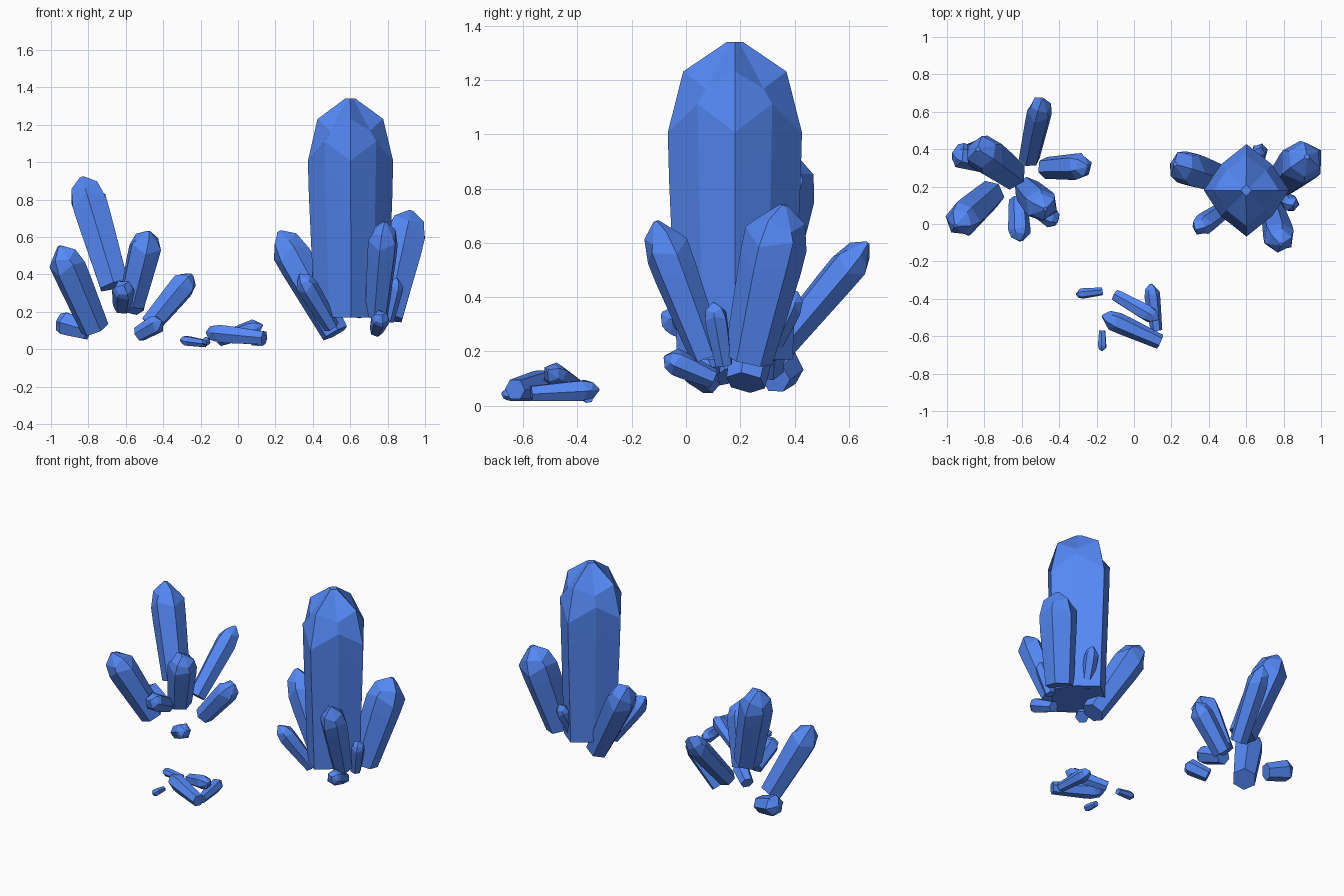
import bpy, bmesh, math
from mathutils import Vector

blue = bpy.data.materials.new("blue_crystal")
blue.diffuse_color = (0.09, 0.25, 0.92, 1)


def crystal(name, base, tip, r, root=0.65, turn=0.0, shoulder=0.78, wob=0.035, section=(1,) * 6):
    """Shard: narrow root, wide shoulder, bevelled cap, small blunt point.
    section lists the relative radius of each corner around the axis."""
    base, tip = Vector(base), Vector(tip)
    axis = tip - base
    length = axis.length
    d = axis.normalized()
    ref = Vector((0, 1, 0)) if abs(d.y) < 0.8 else Vector((0, 0, 1))
    u = (ref - d * ref.dot(d)).normalized()
    v = d.cross(u)
    n = len(section)
    bm = bmesh.new()
    # (height along axis, radius, uneven step between neighbouring corners)
    profile = [(0, root, 0), (shoulder * 0.8, 0.98, wob), (shoulder, 1.0, wob),
               (shoulder + (1 - shoulder) * 0.5, 0.77, -wob * 0.6), (1.0, 0.12, 0)]
    rings = []
    for h, s, w in profile:
        ring = []
        for i, k in enumerate(section):
            a = math.radians(360 * i / n + turn)
            step = w * (1 if i % 2 else -1)
            p = base + d * length * (h + step) + (u * math.cos(a) + v * math.sin(a)) * r * s * k
            ring.append(bm.verts.new(p))
        rings.append(ring)
    for lo, hi in zip(rings, rings[1:]):
        for i in range(n):
            j = (i + 1) % n
            bm.faces.new((lo[i], lo[j], hi[j], hi[i]))
    bm.faces.new(rings[0][::-1])
    bm.faces.new(rings[-1])
    bmesh.ops.recalc_face_normals(bm, faces=bm.faces)
    me = bpy.data.meshes.new(name)
    bm.to_mesh(me)
    bm.free()
    me.materials.append(blue)
    ob = bpy.data.objects.new(name, me)
    bpy.context.collection.objects.link(ob)
    return ob


# Tall column: four main corners facing front, back, left and right
crystal("tall_column", (0.605, 0.18, 0.17), (0.60, 0.18, 1.34), 0.24, root=0.86,
        shoulder=0.76, wob=0.045, section=(1.03, 0.81, 0.95, 0.81) * 2)

# Right cluster: shards leaning out around the column
right_cluster = [
    ((0.80, 0.23, 0.17), (0.925, 0.36, 0.74), 0.12),
    ((0.52, 0.22, 0.085), (0.22, 0.32, 0.63), 0.10),
    ((0.50, 0.09, 0.12), (0.33, -0.03, 0.40), 0.058),
    ((0.74, 0.08, 0.18), (0.785, -0.11, 0.68), 0.085),
    ((0.74, 0.10, 0.10), (0.77, -0.08, 0.18), 0.050),
    ((0.80, 0.14, 0.15), (0.85, 0.10, 0.38), 0.045),
    ((0.64, 0.30, 0.18), (0.68, 0.41, 0.42), 0.045),
]
# Left cluster: open ring of shards
left_cluster = [
    ((-0.66, 0.27, 0.34), (-0.835, 0.40, 0.92), 0.108),
    ((-0.765, 0.16, 0.11), (-0.955, -0.01, 0.55), 0.095),
    ((-0.56, 0.35, 0.22), (-0.49, 0.67, 0.60), 0.070),
    ((-0.47, 0.30, 0.13), (-0.245, 0.31, 0.40), 0.072),
    ((-0.57, 0.18, 0.24), (-0.475, 0.08, 0.63), 0.092),
    ((-0.62, 0.13, 0.23), (-0.61, -0.09, 0.34), 0.060),
    ((-0.53, 0.09, 0.08), (-0.41, 0.01, 0.15), 0.052),
    ((-0.80, 0.33, 0.10), (-0.97, 0.38, 0.15), 0.068),
]
# Loose shards lying on the ground in front
loose = [
    ((0.14, -0.63, 0.06), (-0.17, -0.49, 0.09), 0.054),
    ((-0.10, -0.38, 0.05), (0.13, -0.51, 0.13), 0.046),
    ((0.12, -0.57, 0.045), (0.09, -0.32, 0.06), 0.042),
    ((-0.17, -0.36, 0.03), (-0.31, -0.375, 0.05), 0.028),
    ((-0.17, -0.57, 0.035), (-0.17, -0.68, 0.045), 0.024),
]
for label, group, root in (("right_shard", right_cluster, 0.75),
                           ("left_shard", left_cluster, 0.82),
                           ("loose_shard", loose, 0.75)):
    for n, (b, t, r) in enumerate(group):
        crystal(f"{label}_{n + 1}", b, t, r, root=root, turn=17 * n)
